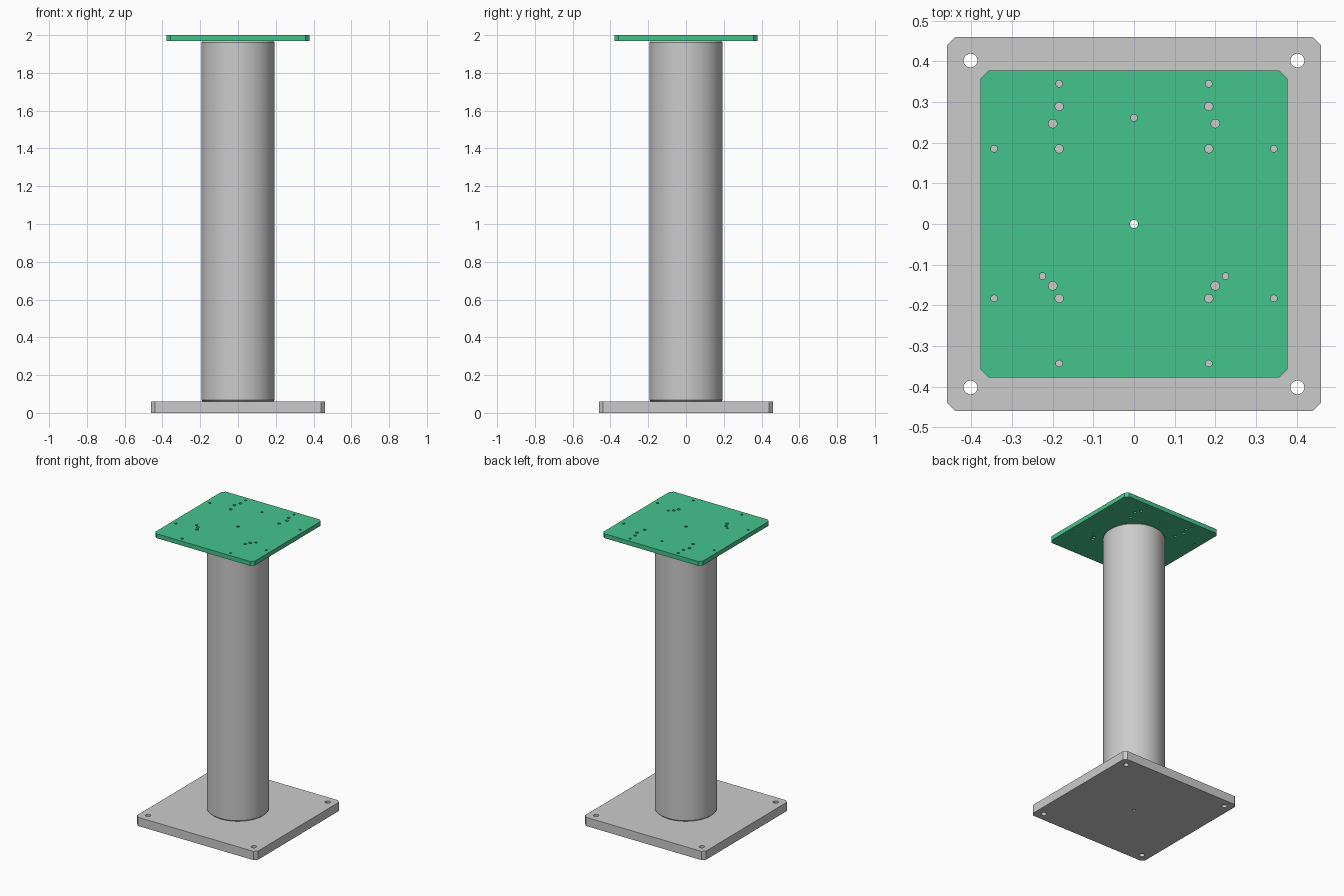
import bpy, bmesh
from math import sin, cos, pi, radians

if "Cube" in bpy.data.objects:
    bpy.data.objects.remove(bpy.data.objects["Cube"])


def finish(obj, material=None):
    """Weld, fix normals and smooth only the round walls."""
    bm = bmesh.new()
    bm.from_mesh(obj.data)
    bmesh.ops.remove_doubles(bm, verts=bm.verts, dist=1e-5)
    bmesh.ops.recalc_face_normals(bm, faces=bm.faces)
    bm.to_mesh(obj.data)
    bm.free()
    if material:
        obj.data.materials.clear()
        obj.data.materials.append(material)
    bpy.ops.object.select_all(action='DESELECT')
    obj.select_set(True)
    bpy.context.view_layer.objects.active = obj
    bpy.ops.object.shade_smooth_by_angle(angle=radians(30))


def add_loop(curve, points):
    spline = curve.splines.new('POLY')
    spline.points.add(len(points) - 1)
    for p, (x, y) in zip(spline.points, points):
        p.co = (x, y, 0, 1)
    spline.use_cyclic_u = True


def circle(x, y, r, n=24):
    return [(x + r * cos(2 * pi * i / n), y + r * sin(2 * pi * i / n)) for i in range(n)]


def plate(name, half, cut, z0, z1, holes, material=None):
    """Square plate with clipped corners and drilled through holes."""
    curve = bpy.data.curves.new(name, 'CURVE')
    curve.dimensions = '2D'
    curve.fill_mode = 'BOTH'
    curve.extrude = (z1 - z0) / 2
    h, c = half, half - cut
    add_loop(curve, [(h, -c), (h, c), (c, h), (-c, h), (-h, c), (-h, -c), (-c, -h), (c, -h)])
    for x, y, r in holes:
        add_loop(curve, circle(x, y, r))
    obj = bpy.data.objects.new(name, curve)
    bpy.context.collection.objects.link(obj)
    bpy.ops.object.select_all(action='DESELECT')
    obj.select_set(True)
    bpy.context.view_layer.objects.active = obj
    bpy.ops.object.convert(target='MESH')
    obj = bpy.context.view_layer.objects.active
    obj.name = name
    obj.location.z = (z0 + z1) / 2
    finish(obj, material)
    return obj


def tube(name, profile, n=96):
    """Revolve a closed (radius, z) profile around z."""
    bm = bmesh.new()
    rings = [[bm.verts.new((r * cos(2 * pi * i / n), r * sin(2 * pi * i / n), z))
              for r, z in profile] for i in range(n)]
    m = len(profile)
    for i in range(n):
        a, b = rings[i], rings[(i + 1) % n]
        for j in range(m):
            k = (j + 1) % m
            bm.faces.new((a[j], b[j], b[k], a[k]))
    mesh = bpy.data.meshes.new(name)
    bm.to_mesh(mesh)
    bm.free()
    obj = bpy.data.objects.new(name, mesh)
    bpy.context.collection.objects.link(obj)
    finish(obj)
    return obj


green = bpy.data.materials.new("green_paint")
green.diffuse_color = (0.06, 0.55, 0.27, 1)
green.use_nodes = True
green.node_tree.nodes["Principled BSDF"].inputs["Base Color"].default_value = green.diffuse_color

# Floor plate: four anchor holes and a centre hole
anchors = [(sx * 0.402, sy * 0.402, 0.017) for sx in (-1, 1) for sy in (-1, 1)]
plate("base_plate", 0.46, 0.021, 0, 0.06, anchors + [(0, 0, 0.01)])

# Hollow column with weld chamfers at both ends
R, WALL, CH = 0.1937, 0.016, 0.008
tube("column", [(R - WALL, 0.06), (R - CH, 0.06), (R, 0.06 + CH),
                (R, 1.97 - CH), (R - CH, 1.97), (R - WALL, 1.97)])

# Mounting plate: hole pattern mirrored left to right
pattern = [(0.184, 0.345, 0.008), (0.184, 0.289, 0.01), (0.2, 0.247, 0.0105),
           (0.184, 0.185, 0.01), (0.344, 0.185, 0.008), (0.225, -0.128, 0.008),
           (0.2, -0.152, 0.0105), (0.184, -0.183, 0.01), (0.344, -0.183, 0.008),
           (0.184, -0.343, 0.008)]
drilled = [(s * x, y, r) for x, y, r in pattern for s in (-1, 1)]
drilled += [(0, 0.261, 0.008), (0, 0, 0.01)]
plate("mounting_plate", 0.378, 0.021, 1.97, 2.0, drilled, green)
